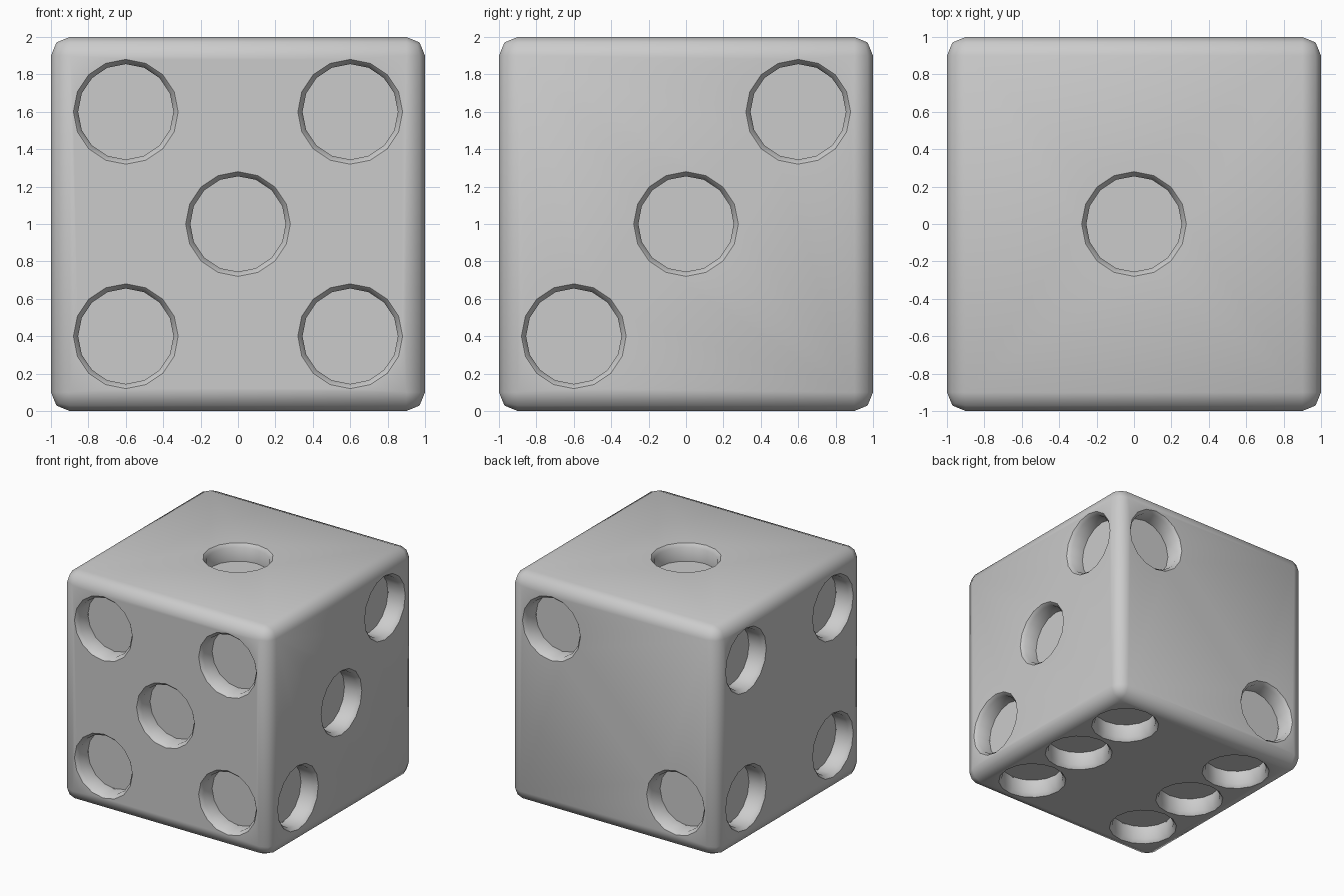
import bpy, bmesh, math
from mathutils import Vector

if "Cube" in bpy.data.objects:
    bpy.data.objects.remove(bpy.data.objects["Cube"])

P = 0.6                      # pip offset from face centre
SIDES = 16
# pip profile: radius, height relative to the face (outside, rim, chamfer, floor)
PROFILE = [(0.28, 0.08), (0.28, 0.0), (0.255, -0.03), (0.255, -0.15)]

# outward normal, horizontal axis, vertical axis, pip positions
FACES = [
    ((0, -1, 0), (1, 0, 0), (0, 0, 1), [(0, 0), (-P, -P), (-P, P), (P, -P), (P, P)]),  # front 5
    ((1, 0, 0), (0, 1, 0), (0, 0, 1), [(0, 0), (P, P), (-P, -P)]),                     # right 3
    ((0, 0, 1), (1, 0, 0), (0, 1, 0), [(0, 0)]),                                       # top 1
    ((0, 1, 0), (1, 0, 0), (0, 0, 1), [(P, P), (-P, -P)]),                             # back 2
    ((-1, 0, 0), (0, 1, 0), (0, 0, 1), [(-P, -P), (-P, P), (P, -P), (P, P)]),          # left 4
    ((0, 0, -1), (1, 0, 0), (0, 1, 0), [(x, y) for x in (-P, P) for y in (-P, 0, P)]), # bottom 6
]


def add_pip(bm, centre, n, u, v):
    """Closed lathe solid along the face normal."""
    rings = []
    for r, h in PROFILE:
        ring = []
        for i in range(SIDES):
            a = 2 * math.pi * i / SIDES
            ring.append(bm.verts.new(centre + n * h + (u * math.cos(a) + v * math.sin(a)) * r))
        rings.append(ring)
    for a, b in zip(rings, rings[1:]):
        for i in range(SIDES):
            j = (i + 1) % SIDES
            bm.faces.new((a[i], a[j], b[j], b[i]))
    bm.faces.new(rings[0])
    bm.faces.new(rings[-1])


# rounded cube body
bpy.ops.mesh.primitive_cube_add(size=2, location=(0, 0, 1))
die = bpy.context.object
die.name = "dice_body"
bevel = die.modifiers.new("rounded_edges", 'BEVEL')
bevel.width = 0.1
bevel.segments = 2

# all pip recesses in one cutter
bm = bmesh.new()
for n, u, v, spots in FACES:
    n, u, v = Vector(n), Vector(u), Vector(v)
    for a, b in spots:
        add_pip(bm, Vector((0, 0, 1)) + n + u * a + v * b, n, u, v)
bmesh.ops.recalc_face_normals(bm, faces=bm.faces)
mesh = bpy.data.meshes.new("pip_cutter")
bm.to_mesh(mesh)
bm.free()
cutter = bpy.data.objects.new("pip_cutter", mesh)
cutter.hide_render = True
bpy.context.collection.objects.link(cutter)

cut = die.modifiers.new("pips", 'BOOLEAN')
cut.operation = 'DIFFERENCE'
cut.solver = 'EXACT'
cut.object = cutter

bpy.context.view_layer.objects.active = die
for name in ("rounded_edges", "pips"):
    bpy.ops.object.modifier_apply(modifier=name)
bpy.data.objects.remove(cutter, do_unlink=True)

# smooth rounded edges, crisp pip rims
bpy.ops.object.shade_smooth_by_angle(angle=math.radians(47))
